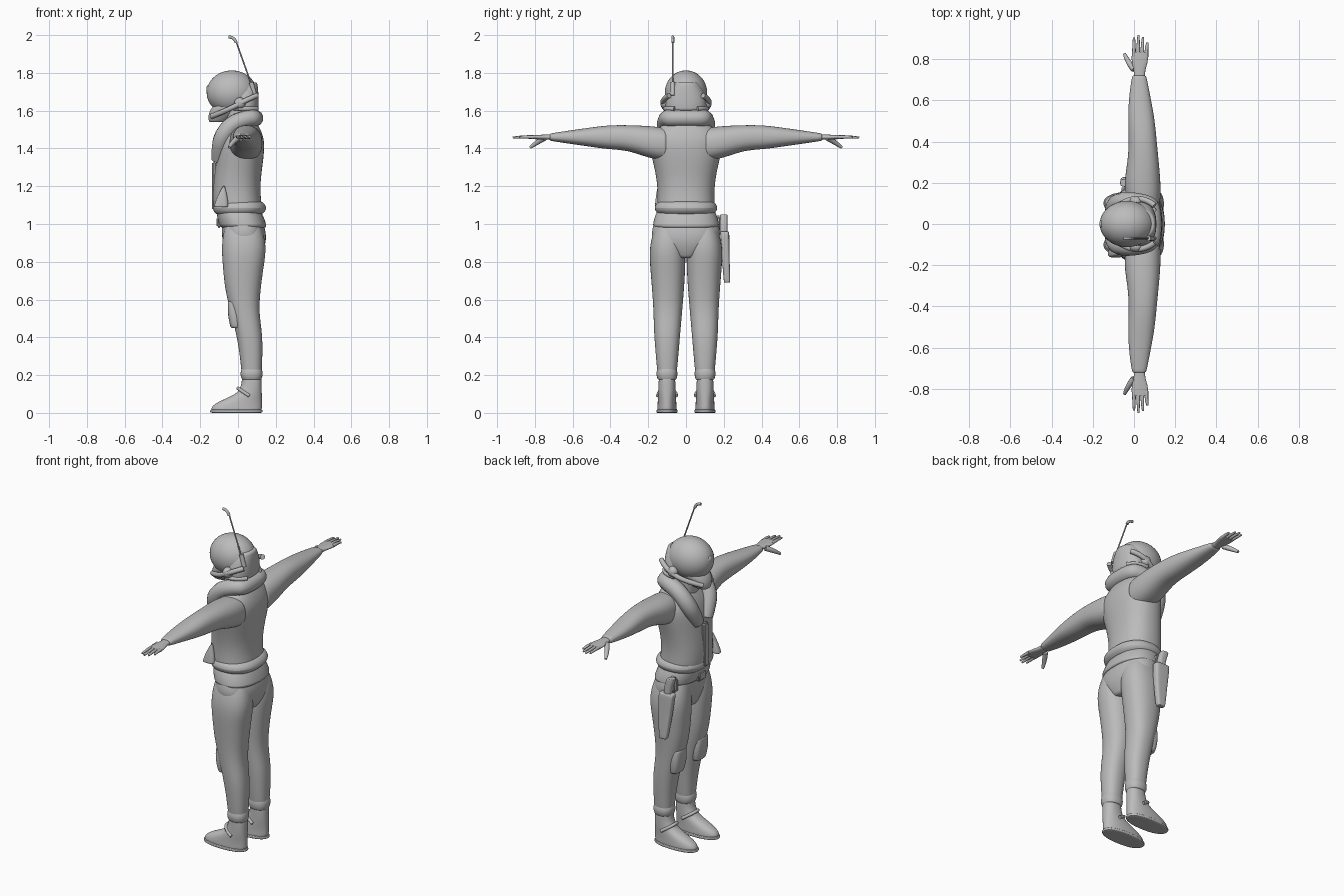
import bpy, bmesh, math
from mathutils import Vector

if "Cube" in bpy.data.objects:
    bpy.data.objects.remove(bpy.data.objects["Cube"], do_unlink=True)

shade = 0.5
grey = bpy.data.materials.new("plain grey")
grey.use_nodes = True
grey.diffuse_color = (shade, shade, shade, 1)
grey.node_tree.nodes["Principled BSDF"].inputs["Base Color"].default_value = grey.diffuse_color


def finish(name, bm, subdivide=0):
    bmesh.ops.recalc_face_normals(bm, faces=bm.faces)
    mesh = bpy.data.meshes.new(name)
    bm.to_mesh(mesh)
    bm.free()
    mesh.materials.append(grey)
    part = bpy.data.objects.new(name, mesh)
    bpy.context.collection.objects.link(part)
    if subdivide:
        modifier = part.modifiers.new("smooth", "SUBSURF")
        modifier.levels = modifier.render_levels = subdivide
    bpy.ops.object.select_all(action="DESELECT")
    part.select_set(True)
    bpy.context.view_layer.objects.active = part
    bpy.ops.object.shade_smooth_by_angle(angle=math.radians(40))


def sample(values, t):
    """Value at fraction t along an evenly spaced list."""
    place = t * (len(values) - 1)
    low = int(place)
    high = min(low + 1, len(values) - 1)
    return values[low] + (values[high] - values[low]) * (place - low)


def loft(name, start, end, front, back, outer, inner=None, along_y=False, side=1, power=2.3):
    """Rounded sections from start to end; each limit is an evenly spaced list."""
    inner = inner or [-value for value in outer]
    count = max(len(front), len(back), len(outer), len(inner), 2)
    sections = [(i / (count - 1), 1) for i in range(count)]
    sections = [(0, 0.85)] + sections + [(1, 0.85)]
    sides = 24
    bm = bmesh.new()
    rings = []
    for t, shrink in sections:
        x0, x1 = sample(front, t), sample(back, t)
        b0, b1 = sample(inner, t), sample(outer, t)
        position = start + (end - start) * t
        ring = []
        for k in range(sides):
            c, s = math.cos(math.tau * k / sides), math.sin(math.tau * k / sides)
            c = math.copysign(abs(c) ** (2 / power), c) * shrink
            s = math.copysign(abs(s) ** (2 / power), s) * shrink
            x = (x0 + x1 + (x1 - x0) * c) / 2
            b = (b0 + b1 + (b1 - b0) * s) / 2
            ring.append(bm.verts.new((x, side * position, b) if along_y else (x, side * b, position)))
        rings.append(ring)
    for low, high in zip(rings, rings[1:]):
        for k in range(sides):
            bm.faces.new((low[k - 1], low[k], high[k], high[k - 1]))
    bm.faces.new(rings[0])
    bm.faces.new(rings[-1])
    finish(name, bm, 2)


def tube(name, points, radius, taper=(1,)):
    """Round tube along a smooth path."""
    curve = bpy.data.curves.new(name, "CURVE")
    curve.dimensions = "3D"
    curve.bevel_depth = radius
    curve.use_fill_caps = True
    spline = curve.splines.new("NURBS")
    spline.points.add(len(points) - 1)
    for i, (point, location) in enumerate(zip(spline.points, points)):
        point.co = (*location, 1)
        point.radius = sample(taper, i / (len(points) - 1))
    spline.order_u = 3
    spline.use_endpoint_u = True
    spline.use_smooth = True
    curve.materials.append(grey)
    part = bpy.data.objects.new(name, curve)
    bpy.context.collection.objects.link(part)


def pad(name, center, size):
    """Box with soft edges."""
    bm = bmesh.new()
    bmesh.ops.create_cube(bm, size=1)
    for vert in bm.verts:
        vert.co = Vector(center) + vert.co * Vector(size)
    bmesh.ops.bevel(bm, geom=bm.edges[:], offset=min(size) / 3, segments=3, affect="EDGES")
    finish(name, bm)


def ball(name, center, size, open_below=False):
    """Ellipsoid, optionally trimmed by a slanting plane underneath."""
    bm = bmesh.new()
    bmesh.ops.create_uvsphere(bm, u_segments=40, v_segments=24, radius=1)
    for vert in bm.verts:
        vert.co = Vector(center) + vert.co * Vector(size)
    if open_below:
        everything = bm.verts[:] + bm.edges[:] + bm.faces[:]
        cut = bmesh.ops.bisect_plane(bm, geom=everything, plane_co=(0, 0, 1.61),
                                     plane_no=(0.2, 0, -1), clear_outer=True)["geom_cut"]
        bmesh.ops.contextual_create(bm, geom=[e for e in cut if isinstance(e, bmesh.types.BMEdge)])
    finish(name, bm)


# Jacket body, gathered hem, skirt and hips
loft("jacket_body", 1.07, 1.54,
     front=[-.13, -.135, -.13, -.12, -.11, -.09, -.04],
     back=[.13, .12, .12, .13, .14, .14, .1],
     outer=[.155, .15, .155, .17, .19, .2, .11])
loft("jacket_hem", 1.05, 1.12, front=[-.12, -.14, -.12], back=[.13, .16, .13], outer=[.15, .175, .15])
loft("jacket_skirt", .98, 1.08, front=[-.1, -.12], back=[.16, .12], outer=[.185, .155])
loft("hips", .82, 1.04, front=[-.06, -.08, -.09, -.08], back=[.12, .15, .15, .12],
     outer=[.06, .18, .185, .16])

# Inflatable collar, one loop around the neck with two chest lobes
lobe = [(-.105, .04, 1.34), (-.1, .06, 1.38), (-.085, .1, 1.46), (-.03, .11, 1.53),
        (.05, .1, 1.56), (.09, .08, 1.56)]
loop = lobe + [(x, -y, z) for x, y, z in reversed(lobe)]
tube("inflatable_collar", loop, .046, taper=(.8, 1.05, 1, .95, 1, 1.05, .8))
loft("neck", 1.48, 1.64, front=[-.07], back=[.08], outer=[.08])

# Helmet, face mask and visor knob
ball("helmet_dome", (-.033, 0, 1.695), (.133, .112, .118), open_below=True)
loft("helmet_back", 1.6, 1.75, front=[-.05], back=[.11, .11, .105], outer=[.11, .11, .07])
loft("face_mask", 1.54, 1.63, front=[-.155, -.16, -.13], back=[-.06, 0, .02], outer=[.04, .07, .085])
ball("visor_knob", (-.158, 0, 1.715), (.01, .02, .02))

# Antenna with a hooked tip
antenna_y = -.07
tube("antenna_socket", [(.09, antenna_y, 1.68), (.07, antenna_y, 1.75)], .012)
tube("antenna_rod", [(.085, antenna_y, 1.7), (-.015, antenna_y, 1.98)], .004)
tube("antenna_tip", [(-.01, antenna_y, 1.96), (-.02, antenna_y, 1.99), (-.05, antenna_y, 1.99)], .008)

for side, tag in ((1, "right_"), (-1, "left_")):
    # Helmet side gear
    tube(tag + "jaw_bar", [(.1, side * .09, 1.68), (.05, side * .13, 1.66), (-.06, side * .11, 1.6),
                           (-.14, side * .04, 1.57)], .014)
    tube(tag + "neck_guard", [(.1, side * .06, 1.61), (.07, side * .11, 1.61), (0, side * .11, 1.61)], .012)
    ball(tag + "ear_cup", (.01, side * .11, 1.64), (.03, .026, .03))

    # Sleeve and palm, lofted outwards along the arm
    loft(tag + "sleeve", .1, .72,
         front=[-.04, -.05, -.03, -.025, -.03, -.025, -.01],
         back=[.13, .13, .12, .11, .1, .08, .06],
         outer=[1.51, 1.52, 1.524, 1.524, 1.51, 1.495, 1.48],
         inner=[1.33, 1.35, 1.39, 1.395, 1.41, 1.425, 1.44],
         along_y=True, side=side)
    loft(tag + "palm", .7, .835, front=[0, 0, -.014, -.01], back=[.053, .053, .07, .068],
         outer=[1.475, 1.47], inner=[1.445, 1.45], along_y=True, side=side)

    # Four fingers and thumb
    for i, (finger, reach) in enumerate((("index", .905), ("middle", .917), ("ring", .907), ("little", .88))):
        root = i * .02
        tube(tag + finger + "_finger", [(root, side * .81, 1.46), (root, side * .86, 1.463),
                                        (root * 1.1, side * reach, 1.457)], .0095, taper=(1, .95, .55))
    tube(tag + "thumb", [(0, side * .75, 1.455), (-.03, side * .785, 1.435), (-.046, side * .825, 1.405)],
         .014, taper=(1.1, 1, .55))

    # Trouser leg, gathered cuff and knee pad
    loft(tag + "trouser_leg", .19, 1,
         front=[.02, .01, -.01, -.04, -.07, -.08, -.09, -.07],
         back=[.125, .13, .13, .11, .12, .135, .155, .12],
         outer=[.15, .16, .17, .172, .18, .19, .197, .16],
         inner=[.05, .04, .03, .02, .01, .003, .001, .02], side=side)
    loft(tag + "trouser_cuff", .175, .24, front=[.02, .01, .02], back=[.125, .133, .125],
         outer=[.15, .16, .15], inner=[.05, .043, .05], side=side)
    loft(tag + "knee_pad", .45, .59, front=[-.04, -.055, -.055], back=[.03], outer=[.15, .16, .155],
         inner=[.055, .043, .05], side=side, power=3)

    # Boot, sole and ankle strap
    loft(tag + "boot", .01, .19,
         front=[-.145, -.14, -.08, -.01, .01, .02, .02],
         back=[.128, .125], outer=[.154, .147, .144], inner=[.047, .055, .057], side=side)
    loft(tag + "boot_sole", 0, .018, front=[-.15], back=[.133], outer=[.158], inner=[.043], side=side)
    tube(tag + "boot_strap", [(.06, side * .05, .09), (0, side * .06, .13), (0, side * .14, .13),
                              (.06, side * .15, .09)], .009)

# Holster with pistol grip on the right hip
loft("holster", .69, .96, front=[-.03, -.05, -.07], back=[.02, .03, .03], outer=[.235, .23, .23],
     inner=[.2, .19, .18], power=4)
loft("pistol_grip", .94, 1.05, front=[-.04, -.05, -.07], back=[0, 0, -.02], outer=[.22], inner=[.18], power=3)
pad("holster_hanger", (-.035, .17, 1), (.05, .04, .09))

# Front placket, belt buckle and left side pouch
pad("front_placket", (-.125, 0, 1.2), (.025, .045, .26))
pad("belt_buckle", (-.1, 0, 1.01), (.03, .07, .06))
loft("side_pouch", 1.09, 1.2, front=[-.13, -.11, -.08], back=[-.05, -.055, -.07],
     outer=[.165, .16, .15], inner=[.12], side=-1, power=3)
